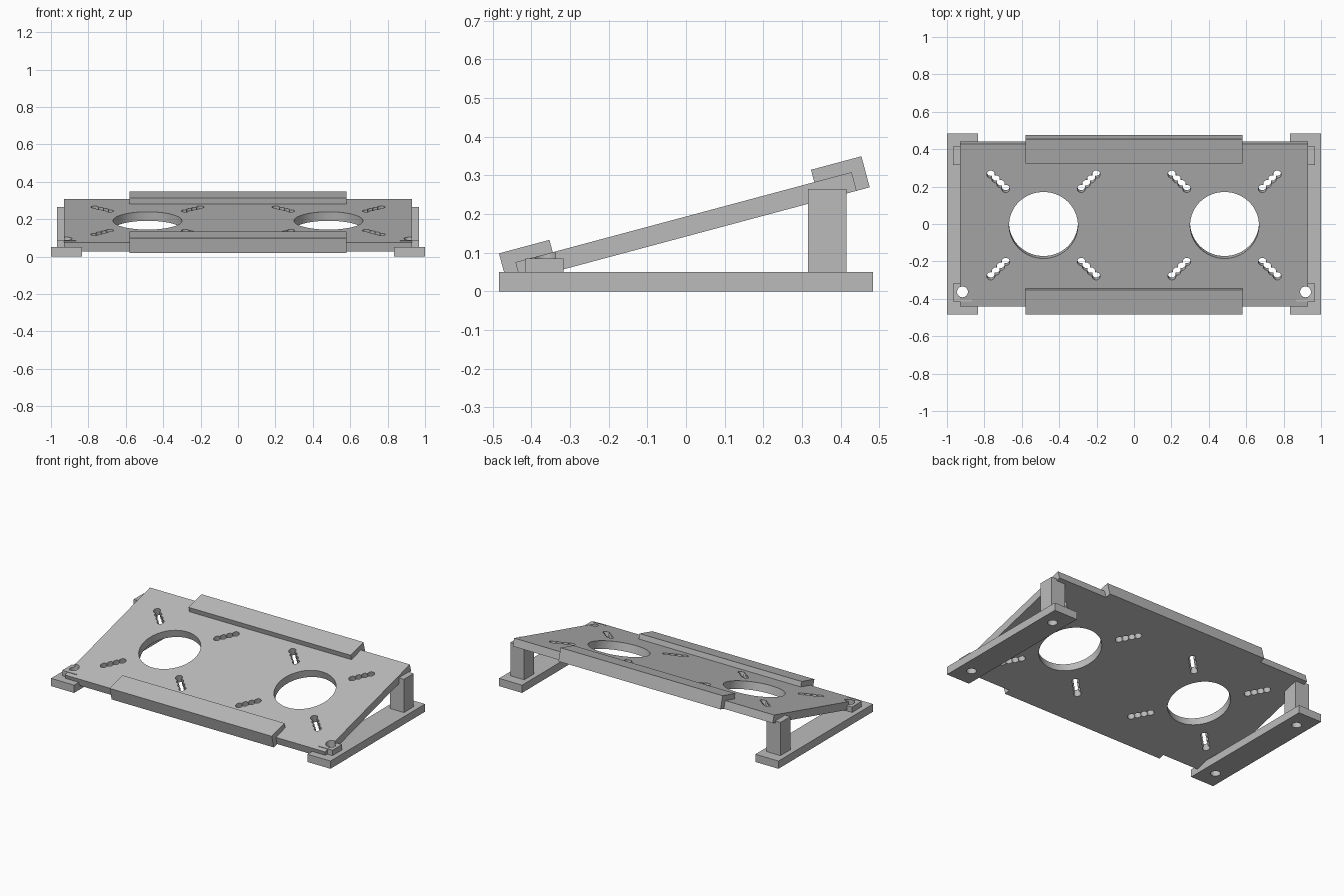
import bpy
import bmesh
from math import radians
from mathutils import Matrix, Vector

cube = bpy.data.objects.get("Cube")
if cube:
    bpy.data.objects.remove(cube, do_unlink=True)

grey = bpy.data.materials.new("plain_grey")
grey.use_nodes = True
grey.diffuse_color = (0.5, 0.5, 0.5, 1)
grey.node_tree.nodes["Principled BSDF"].inputs["Base Color"].default_value = (0.5, 0.5, 0.5, 1)

# Frame of the tilted deck: local x across, y up the slope, z out of the face
TILT = Matrix.Translation((0, 0, 0.1675)) @ Matrix.Rotation(radians(15), 4, 'X')
HALF_T = 0.025
FLAT = Matrix.Identity(4)


def make_object(name, bm, frame=FLAT):
    bmesh.ops.recalc_face_normals(bm, faces=bm.faces[:])
    mesh = bpy.data.meshes.new(name)
    bm.to_mesh(mesh)
    bm.free()
    mesh.transform(frame)
    mesh.materials.append(grey)
    obj = bpy.data.objects.new(name, mesh)
    bpy.context.scene.collection.objects.link(obj)
    return obj


def box(name, low, high, frame=FLAT):
    low, high = Vector(low), Vector(high)
    bm = bmesh.new()
    bmesh.ops.create_cube(bm, size=1)
    bmesh.ops.scale(bm, vec=high - low, verts=bm.verts)
    bmesh.ops.translate(bm, vec=(low + high) / 2, verts=bm.verts)
    return make_object(name, bm, frame)


def cutter(holes, frame=FLAT):
    """Cylinders from a list of (x, y, radius, bottom, top)."""
    bm = bmesh.new()
    for x, y, r, bottom, top in holes:
        bmesh.ops.create_cone(bm, cap_ends=True, segments=64 if r > 0.1 else 24,
                              radius1=r, radius2=r, depth=top - bottom,
                              matrix=Matrix.Translation((x, y, (bottom + top) / 2)))
    obj = make_object("hole_cutter", bm, frame)
    obj.hide_render = True
    return obj


def drill(obj, cutters):
    """Cut the holes, bake the result and discard the cutters."""
    for c in cutters:
        mod = obj.modifiers.new("holes", 'BOOLEAN')
        mod.operation = 'DIFFERENCE'
        mod.solver = 'EXACT'
        mod.object = c
    bpy.context.view_layer.update()
    graph = bpy.context.evaluated_depsgraph_get()
    baked = bpy.data.meshes.new_from_object(obj.evaluated_get(graph))
    obj.modifiers.clear()
    obj.data = baked
    for c in cutters:
        bpy.data.objects.remove(c, do_unlink=True)
    baked.shade_smooth()
    baked.set_sharp_from_angle(angle=radians(30))


# Screw positions shared by deck, pads and feet
SCREW_X, SCREW_Y, SCREW_R = 0.917, 0.363, 0.029

# Deck with two fan openings and diagonal slots made of four overlapping holes
deck = box("deck", (-0.93, -0.45, -HALF_T), (0.93, 0.45, HALF_T), TILT)
openings, slots_a, slots_b = [], [], []
for cx in (-0.484, 0.484):
    openings.append((cx, 0, 0.184, -0.1, 0.1))
    for sx in (-1, 1):
        for sy in (-1, 1):
            for i in range(4):
                d = 0.202 + 0.0265 * i
                group = slots_b if i % 2 else slots_a
                group.append((cx + sx * d, sy * d, 0.0215, -0.1, 0.1))
screws = [(s * SCREW_X, -SCREW_Y, SCREW_R, -0.1, 0.3) for s in (-1, 1)]
drill(deck, [cutter(openings + slots_a, TILT), cutter(slots_b, TILT), cutter(screws)])

# Raised lips wrapping the front and back edges of the deck
LIP = [(0.35, HALF_T), (0.35, 0.058), (0.485, 0.058),
       (0.485, -HALF_T), (0.45, -HALF_T), (0.45, HALF_T)]
for name, side in (("front_lip", -1), ("back_lip", 1)):
    bm = bmesh.new()
    face = bm.faces.new([bm.verts.new((-0.58, side * u, n)) for u, n in LIP])
    ext = bmesh.ops.extrude_face_region(bm, geom=[face])
    moved = [v for v in ext["geom"] if isinstance(v, bmesh.types.BMVert)]
    bmesh.ops.translate(bm, vec=(1.16, 0, 0), verts=moved)
    make_object(name, bm, TILT)

# Foot rail, back post and front pad on each side
for name, s in (("left", 1), ("right", -1)):
    def side_box(part, x0, x1, y0, y1, z0, z1):
        xs = sorted((s * x0, s * x1))
        return box(name + part, (xs[0], y0, z0), (xs[1], y1, z1))

    foot = side_box("_foot", 0.835, 1, -0.483, 0.483, 0, 0.05)
    drill(foot, [cutter([(s * SCREW_X, y, SCREW_R, -0.1, 0.3)
                         for y in (-SCREW_Y, SCREW_Y)])])
    side_box("_back_post", 0.867, 0.967, 0.315, 0.415, 0.05, 0.265)
    pad = side_box("_front_pad", 0.867, 0.967, -0.415, -0.317, 0.05, 0.085)
    drill(pad, [cutter([(s * SCREW_X, -SCREW_Y, SCREW_R, -0.1, 0.3)])])
